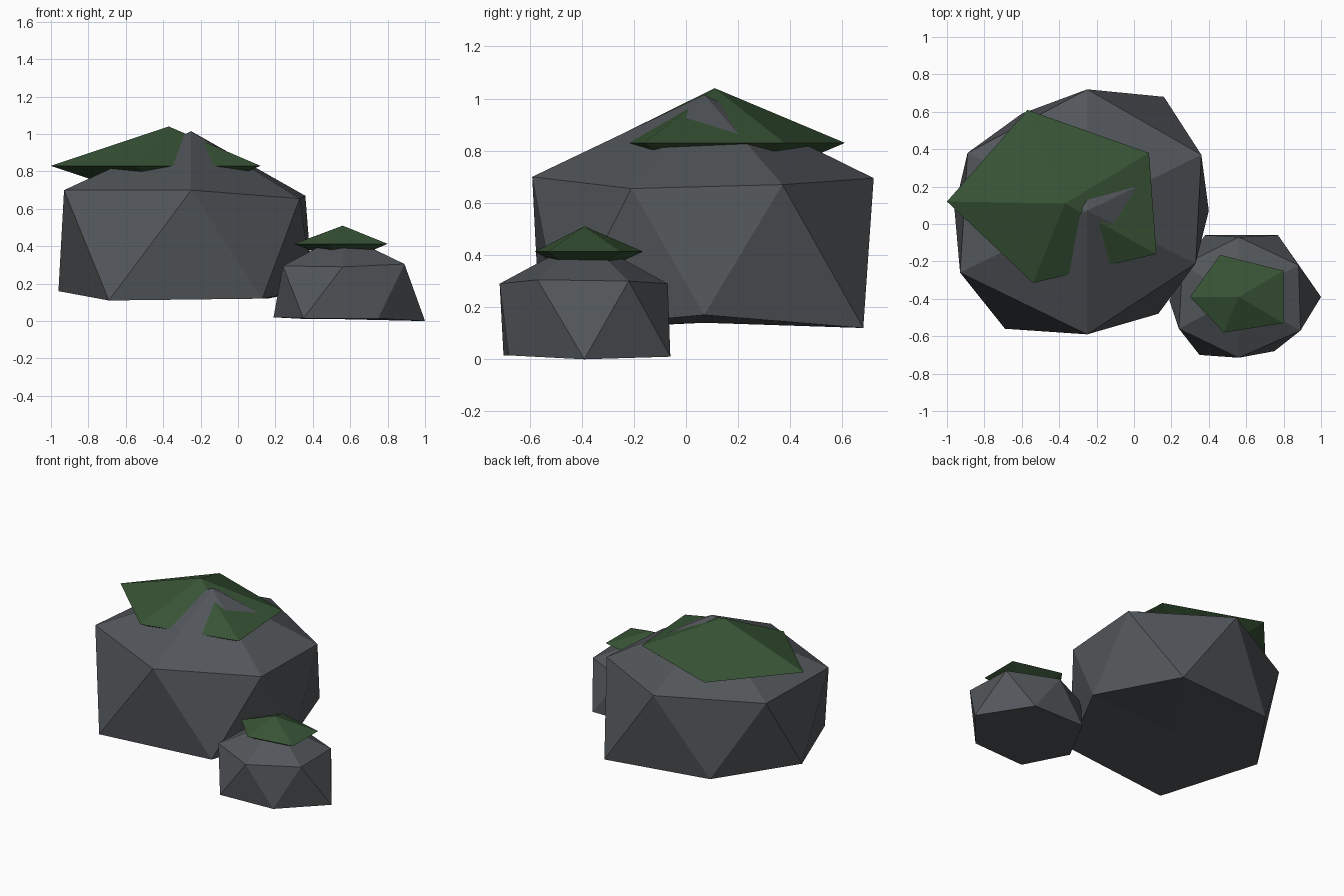
import bpy
import bmesh

cube = bpy.data.objects.get("Cube")
if cube:
    bpy.data.objects.remove(cube, do_unlink=True)


def make_material(name, color):
    mat = bpy.data.materials.new(name)
    mat.use_nodes = True
    mat.diffuse_color = color
    shader = next(n for n in mat.node_tree.nodes if n.type == "BSDF_PRINCIPLED")
    shader.inputs["Base Color"].default_value = color
    shader.inputs["Roughness"].default_value = 0.9
    return mat


def faceted_solid(name, mat, top, rings, bottom):
    """Flat-shaded solid: top point, one or two rings of points, bottom point."""
    bm = bmesh.new()
    apex, base = bm.verts.new(top), bm.verts.new(bottom)
    loops = [[bm.verts.new(p) for p in ring] for ring in rings]
    count = len(loops[0])
    for i in range(count):
        j = (i + 1) % count
        bm.faces.new((apex, loops[0][i], loops[0][j]))
        bm.faces.new((base, loops[-1][j], loops[-1][i]))
        # Staggered triangles between the upper and lower ring
        if len(loops) > 1:
            upper, lower = loops
            bm.faces.new((upper[i], lower[i], upper[j]))
            bm.faces.new((upper[j], lower[i], lower[j]))
    bmesh.ops.recalc_face_normals(bm, faces=bm.faces[:])
    mesh = bpy.data.meshes.new(name)
    bm.to_mesh(mesh)
    bm.free()
    mesh.materials.append(mat)
    obj = bpy.data.objects.new(name, mesh)
    bpy.context.scene.collection.objects.link(obj)
    return obj


def moss_cap(name, top, outline, rim_z, bottom_z):
    """Low double pyramid that sinks into the rock beneath it."""
    rim = [(x, y, rim_z) for x, y in outline]
    return faceted_solid(name, moss, top, [rim], (top[0], top[1], bottom_z))


stone = make_material("grey stone", (0.085, 0.093, 0.102, 1))
moss = make_material("dark green moss", (0.039, 0.088, 0.036, 1))

# Large rock
faceted_solid(
    "large_rock", stone, (-0.25, 0.07, 1.015),
    [[(0.36, 0.37, 0.67), (-0.25, 0.72, 0.695), (-0.89, 0.38, 0.68),
      (-0.93, -0.26, 0.7), (-0.25, -0.59, 0.7), (0.33, -0.21, 0.655)],
     [(0.16, 0.68, 0.12), (-0.6, 0.59, 0.15), (-0.96, 0.08, 0.16),
      (-0.69, -0.56, 0.11), (0.13, -0.48, 0.12), (0.4, 0.07, 0.17)]],
    (-0.25, 0.07, 0.14))

# Small rock
faceted_solid(
    "small_rock", stone, (0.56, -0.39, 0.465),
    [[(0.88, -0.22, 0.3), (0.56, -0.07, 0.29), (0.26, -0.22, 0.3),
      (0.24, -0.56, 0.295), (0.56, -0.715, 0.29), (0.89, -0.57, 0.305)],
     [(0.77, -0.06, 0.01), (0.38, -0.06, 0.01), (0.19, -0.41, 0.02),
      (0.35, -0.7, 0.015), (0.75, -0.68, 0.015), (1, -0.39, 0)]],
    (0.56, -0.39, 0.01))

# Moss on each rock
moss_cap("large_moss", (-0.37, 0.11, 1.04),
         [(-1, 0.12), (-0.54, -0.315), (0.12, -0.16), (0.08, 0.38), (-0.57, 0.61)],
         0.83, 0.62)
moss_cap("small_moss", (0.56, -0.39, 0.51),
         [(0.3, -0.39), (0.48, -0.58), (0.8, -0.53), (0.8, -0.25), (0.46, -0.165)],
         0.413, 0.31)
